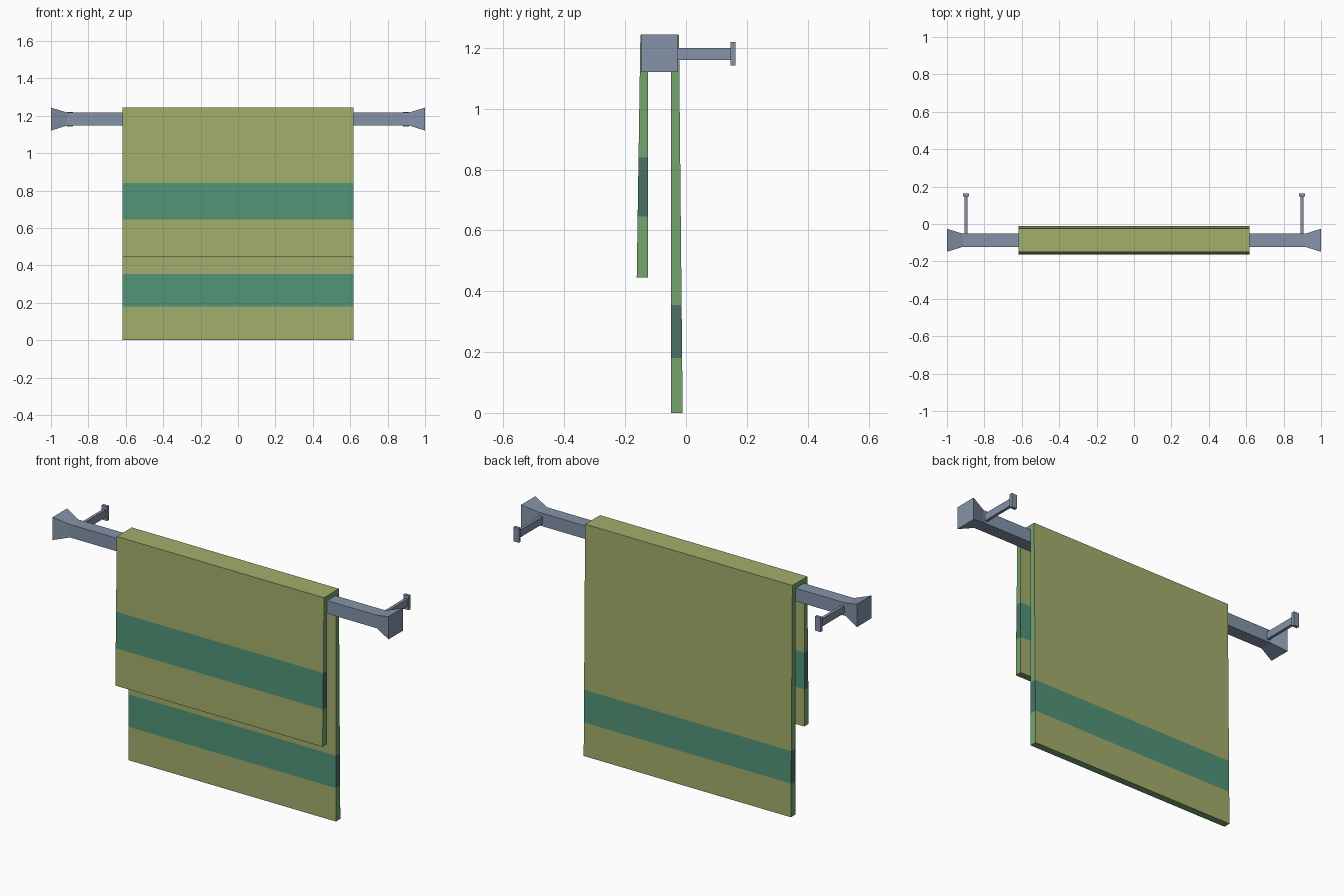
import bpy, bmesh

if "Cube" in bpy.data.objects:
    bpy.data.objects.remove(bpy.data.objects["Cube"])

def srgb(r, g, b):
    f = lambda c: c / 12.92 if c <= 0.04045 else ((c + 0.055) / 1.055) ** 2.4
    return tuple(f(v / 255) for v in (r, g, b)) + (1.0,)

def material(name, rgb):
    m = bpy.data.materials.new(name)
    m.diffuse_color = srgb(*rgb)
    m.use_nodes = True
    m.node_tree.nodes["Principled BSDF"].inputs["Base Color"].default_value = m.diffuse_color
    return m

STEEL = material("blue grey metal", (133, 147, 168))
CLOTH = material("olive cloth", (164, 174, 108))
STRIPE = material("teal stripe", (82, 148, 119))
EDGE = material("green cloth edge", (117, 163, 110))
EDGE_STRIPE = material("dark teal edge stripe", (75, 112, 102))

def finish(name, bm, mats):
    bmesh.ops.recalc_face_normals(bm, faces=bm.faces)
    me = bpy.data.meshes.new(name)
    bm.to_mesh(me)
    bm.free()
    for m in mats:
        me.materials.append(m)
    ob = bpy.data.objects.new(name, me)
    bpy.context.collection.objects.link(ob)
    return ob

def box(name, x, y, z, mat):
    bm = bmesh.new()
    bmesh.ops.create_cube(bm, size=1)
    for v in bm.verts:
        v.co = [lo + (c + 0.5) * (hi - lo) for c, (lo, hi) in zip(v.co, (x, y, z))]
    return finish(name, bm, [mat])

# Square rail with flared ends
CY, CZ = -0.087, 1.182
bm = bmesh.new()
rings = []
for x, h in ((-1, 0.0615), (-0.915, 0.035), (0.915, 0.035), (1, 0.0615)):
    rings.append([bm.verts.new((x, CY + a * h, CZ + b * h))
                  for a, b in ((-1, -1), (1, -1), (1, 1), (-1, 1))])
for r, s in zip(rings, rings[1:]):
    for i in range(4):
        j = (i + 1) % 4
        bm.faces.new((r[i], r[j], s[j], s[i]))
bm.faces.new(rings[0])
bm.faces.new(rings[-1])
finish("rail", bm, [STEEL])

# Wall posts and mounting plates
for side, s in (("left", -1), ("right", 1)):
    c = s * 0.898
    box(side + "_post", (c - 0.008, c + 0.008), (CY, 0.148), (1.16, 1.20), STEEL)
    box(side + "_wall_plate", (c - 0.016, c + 0.016), (0.146, 0.162), (1.142, 1.219), STEEL)

# Towel: folded cross-section of (outer, inner) points, extruded along x
TOP, INNER_TOP, W = 1.243, 1.217, 0.617

def flap(bottom, stripe_lo, stripe_hi, y_low, y_top, y_in):
    pts = []
    for z in (bottom, stripe_lo, stripe_hi):
        t = (z - bottom) / (TOP - bottom)
        pts.append(((y_low + (y_top - y_low) * t, z), (y_in, z)))
    pts.append(((y_top, TOP), (y_in, INNER_TOP)))
    return pts

section = flap(0.445, 0.645, 0.84, -0.162, -0.15, -0.125)
section += flap(0.0, 0.18, 0.355, -0.011, -0.023, -0.049)[::-1]

bm = bmesh.new()
rows = [[bm.verts.new((x, *p)) for x in (-W, W) for p in pair] for pair in section]
for k, (a, b) in enumerate(zip(rows, rows[1:])):
    striped = k in (1, 5)
    # outer, inner, left edge, right edge
    for (i, j), is_edge in (((0, 2), 0), ((1, 3), 0), ((0, 1), 1), ((2, 3), 1)):
        f = bm.faces.new((a[i], a[j], b[j], b[i]))
        f.material_index = 2 * is_edge + striped
for r in (rows[0], rows[-1]):
    f = bm.faces.new((r[0], r[1], r[3], r[2]))
    f.material_index = 2
finish("towel", bm, [CLOTH, STRIPE, EDGE, EDGE_STRIPE])
